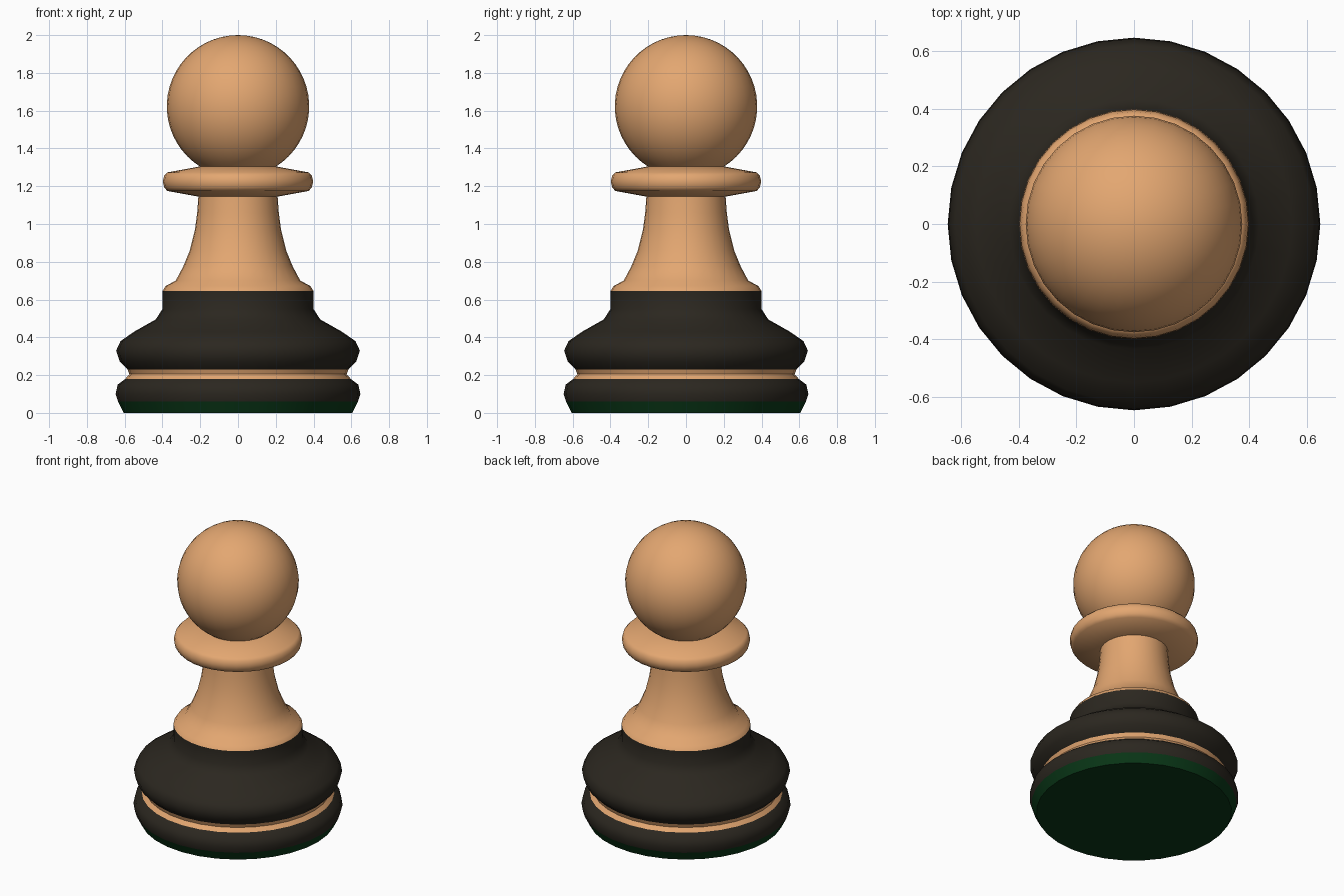
import bpy, bmesh
from math import sin, cos, pi, asin, radians

if "Cube" in bpy.data.objects:
    bpy.data.objects.remove(bpy.data.objects["Cube"])

SIDES = 32


def material(name, rgb):
    m = bpy.data.materials.new(name)
    m.diffuse_color = (*rgb, 1)
    m.use_nodes = True
    m.node_tree.nodes["Principled BSDF"].inputs["Base Color"].default_value = m.diffuse_color
    return m


wood = material("light_wood", (0.77, 0.385, 0.165))
dark = material("dark_wood", (0.024, 0.020, 0.014))
green = material("green_felt", (0.003, 0.04, 0.009))


def lathe(name, profile, mat):
    """Spin a (radius, height) profile around z."""
    bm = bmesh.new()
    rings = []
    for r, z in profile:
        if r < 1e-5:
            rings.append([bm.verts.new((0, 0, z))] * SIDES)
        else:
            rings.append([bm.verts.new((r * cos(2 * pi * i / SIDES), r * sin(2 * pi * i / SIDES), z))
                          for i in range(SIDES)])
    for low, high in zip(rings, rings[1:]):
        for i in range(SIDES):
            j = (i + 1) % SIDES
            quad = [low[i], low[j], high[j], high[i]]
            bm.faces.new(list(dict.fromkeys(quad)))
    me = bpy.data.meshes.new(name)
    bm.to_mesh(me)
    bm.free()
    me.materials.append(mat)
    ob = bpy.data.objects.new(name, me)
    bpy.context.collection.objects.link(ob)
    bpy.ops.object.select_all(action='DESELECT')
    ob.select_set(True)
    bpy.context.view_layer.objects.active = ob
    bpy.ops.object.shade_smooth_by_angle(angle=radians(48))
    return ob


# Base: felt pad, lower ring, pale groove, wide upper foot
lathe("felt_pad", [(0, 0), (0.605, 0), (0.635, 0.06)], green)
lathe("lower_ring", [(0.635, 0.06), (0.648, 0.10), (0.637, 0.15), (0.597, 0.18)], dark)
lathe("groove_band", [(0.597, 0.18), (0.575, 0.205), (0.585, 0.23)], wood)
lathe("upper_foot", [(0.585, 0.23), (0.625, 0.27), (0.645, 0.33), (0.622, 0.38), (0.55, 0.43),
                     (0.435, 0.495), (0.40, 0.55), (0.40, 0.645)], dark)

# Tapered stem with a small shoulder
lathe("stem", [(0.40, 0.645), (0.383, 0.672), (0.33, 0.70), (0.29, 0.775), (0.255, 0.86),
               (0.228, 0.97), (0.216, 1.06), (0.21, 1.145)], wood)

# Collar disc
lathe("collar", [(0.21, 1.145), (0.375, 1.175), (0.391, 1.195), (0.398, 1.225), (0.391, 1.255),
                 (0.375, 1.273), (0.20, 1.305)], wood)

# Ball head, open where it meets the collar
R, CZ, N = 0.377, 1.623, 22
start = pi - asin(0.20 / R)
arc = [start * (1 - k / N) for k in range(N + 1)]
lathe("ball_head", [(R * sin(a), CZ + R * cos(a)) for a in arc], wood)
